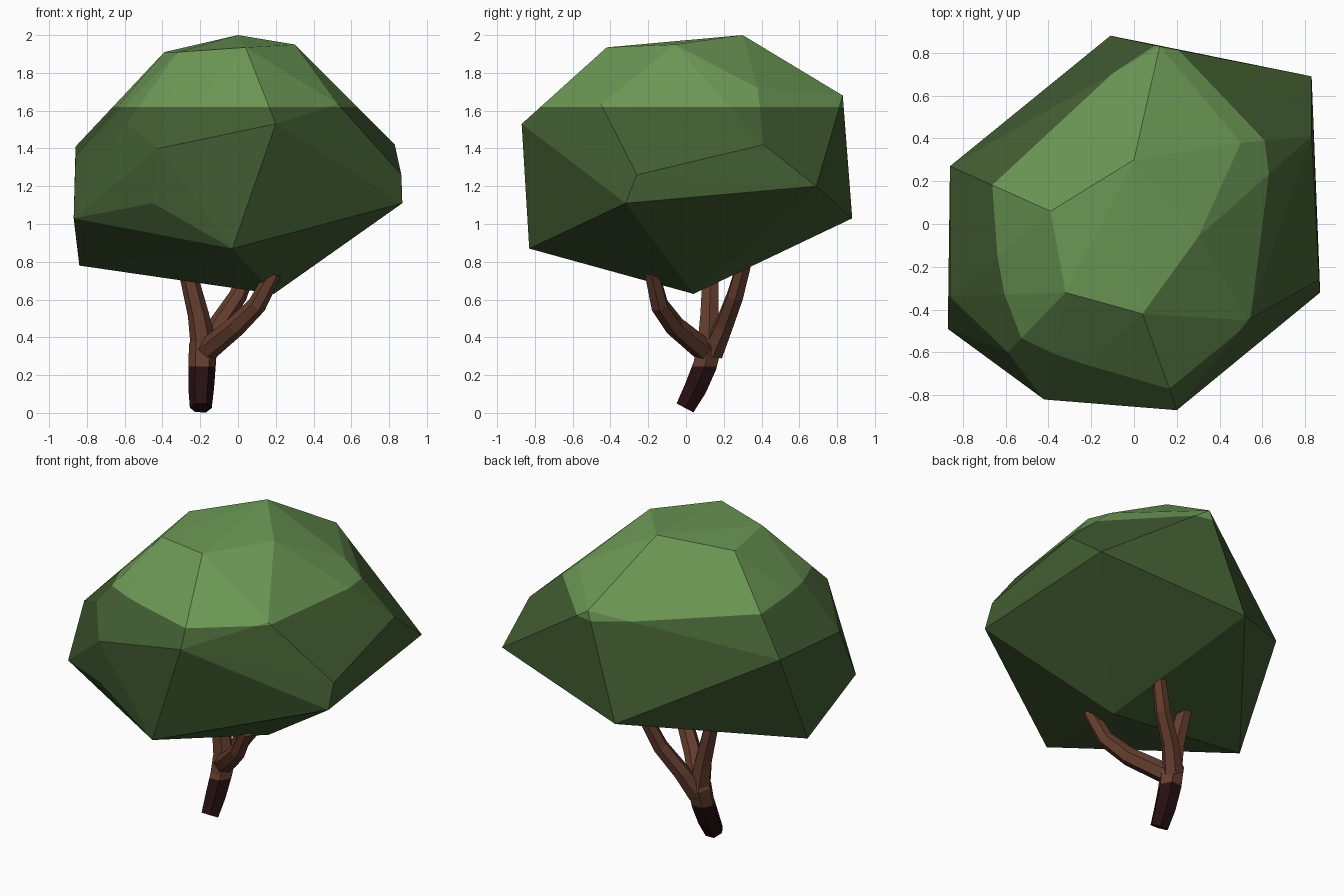
import bpy, bmesh
from mathutils import Vector, Matrix
import math

if "Cube" in bpy.data.objects:
    bpy.data.objects.remove(bpy.data.objects["Cube"])


def material(name, rgb):
    m = bpy.data.materials.new(name)
    m.diffuse_color = (*rgb, 1)
    m.use_nodes = True
    m.node_tree.nodes["Principled BSDF"].inputs["Base Color"].default_value = m.diffuse_color
    return m


LEAF_LIGHT = material("light leaf green", (0.150, 0.315, 0.092))
LEAF_DARK = material("dark leaf green", (0.054, 0.110, 0.032))
BARK = material("brown bark", (0.130, 0.047, 0.028))
BARK_DARK = material("dark bark", (0.020, 0.005, 0.006))


def finish(bm, name, low, high, split):
    """Cut at a height and colour the faces below and above it."""
    bmesh.ops.bisect_plane(bm, geom=bm.verts[:] + bm.edges[:] + bm.faces[:],
                           plane_co=(0, 0, split), plane_no=(0, 0, 1))
    bmesh.ops.recalc_face_normals(bm, faces=bm.faces[:])
    for f in bm.faces:
        f.material_index = int(f.calc_center_median().z > split)
    me = bpy.data.meshes.new(name)
    bm.to_mesh(me)
    bm.free()
    me.materials.append(low)
    me.materials.append(high)
    ob = bpy.data.objects.new(name, me)
    bpy.context.collection.objects.link(ob)
    return ob


def tube(bm, path, radii, sides=6):
    """Low-poly limb following a path."""
    pts = [Vector(p) for p in path]
    rings = []
    for i, p in enumerate(pts):
        d = (pts[min(i + 1, len(pts) - 1)] - pts[max(i - 1, 0)]).normalized()
        side = Vector((0, 1, 0)).cross(d).normalized()
        other = d.cross(side)
        rings.append([bm.verts.new(p + radii[i] * (math.cos(a) * side + math.sin(a) * other))
                      for a in (math.tau * k / sides for k in range(sides))])
    for a, b in zip(rings, rings[1:]):
        for k in range(sides):
            n = (k + 1) % sides
            bm.faces.new((a[k], a[n], b[n], b[k]))
    bm.faces.new(rings[0][::-1])
    bm.faces.new(rings[-1])


# Canopy: faceted boulder-like hull, from crown down to underside
corners = [
    (0, .30, 2.0), (-.39, .06, 1.91), (-.32, -.32, 1.91), (.04, -.42, 1.935), (.30, -.06, 1.95),
    (.12, .83, 1.68), (.50, .38, 1.72), (.20, -.87, 1.53), (-.59, -.60, 1.53), (-.86, .27, 1.41),
    (-.42, -.82, 1.40), (.53, -.45, 1.635), (-.86, -.34, 1.36), (.83, .41, 1.42),
    (.865, -.26, 1.26), (.87, -.32, 1.11), (.83, .69, 1.20), (-.11, .88, 1.03),
    (-.87, -.49, 1.03), (-.45, -.77, 1.11), (-.03, -.83, .87), (-.84, -.04, .78), (.19, .04, .63),
]
bm = bmesh.new()
for c in corners:
    bm.verts.new(c)
hull = bmesh.ops.convex_hull(bm, input=bm.verts[:])
loose = [v for v in bm.verts if not v.link_faces]
bmesh.ops.delete(bm, geom=loose, context='VERTS')
finish(bm, "canopy", LEAF_DARK, LEAF_LIGHT, 1.62)

# Trunk with a dark foot
bm = bmesh.new()
tube(bm, [(-.197, -.005, .027), (-.195, .05, .13), (-.19, .10, .25), (-.185, .125, .36), (-.18, .125, .42)],
     [.058, .068, .072, .075, .05])
finish(bm, "trunk", BARK_DARK, BARK, .245)

# Three branches forking into the canopy
branches = {
    "front_branch": ([(-.18, .11, .32), (-.01, -.06, .46), (.10, -.14, .57), (.19, -.18, .74)],
                     [.062, .055, .050, .042]),
    "back_branch": ([(-.18, .14, .32), (-.11, .20, .46), (0, .26, .62), (.07, .31, .80)],
                    [.062, .052, .048, .042]),
    "left_branch": ([(-.18, .12, .34), (-.21, .125, .52), (-.28, .13, .80)],
                    [.070, .056, .045]),
}
for name, (path, radii) in branches.items():
    bm = bmesh.new()
    tube(bm, path, radii)
    finish(bm, name, BARK_DARK, BARK, .245)
